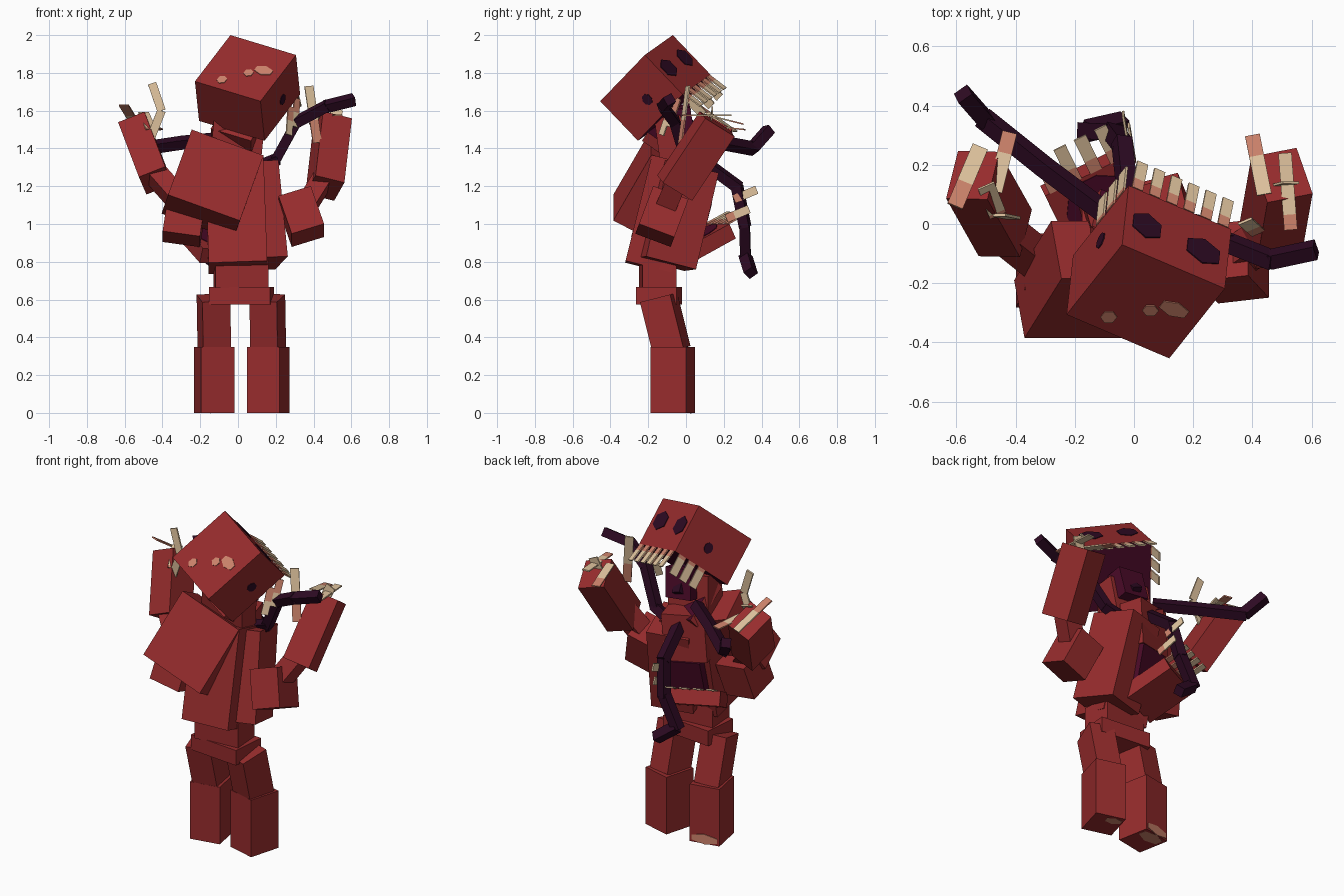
import bpy, bmesh, math
from mathutils import Vector as V

cube = bpy.data.objects.get("Cube")
if cube:
    bpy.data.objects.remove(cube, do_unlink=True)


def material(name, rgb):
    m = bpy.data.materials.new(name)
    m.use_nodes = True
    m.diffuse_color = (*rgb, 1)
    m.node_tree.nodes["Principled BSDF"].inputs["Base Color"].default_value = (*rgb, 1)
    return m


RED = material("flesh red", (0.31, 0.025, 0.026))
DARK = material("dark purple", (0.026, 0.003, 0.016))
MOUTH = material("mouth purple", (0.07, 0.003, 0.021))
BONE = material("bone", (0.76, 0.56, 0.35))
GUM = material("gum pink", (0.62, 0.23, 0.15))


def finish(name, bm, *mats):
    bm.normal_update()
    bmesh.ops.recalc_face_normals(bm, faces=bm.faces)
    me = bpy.data.meshes.new(name)
    bm.to_mesh(me)
    bm.free()
    for m in mats:
        me.materials.append(m)
    ob = bpy.data.objects.new(name, me)
    bpy.context.collection.objects.link(ob)
    return ob


def prism(name, o, a, b, c, mat=RED, inner=None, facing=None):
    """Box from a corner and three edge vectors; the face toward 'facing' uses 'inner'."""
    bm = bmesh.new()
    bmesh.ops.create_cube(bm, size=1)
    o, a, b, c = V(o), V(a), V(b), V(c)
    mid = o + (a + b + c) / 2
    for v in bm.verts:
        x, y, z = v.co
        v.co = mid + a * x + b * y + c * z
    if facing:
        for f in bm.faces:
            ray = (f.calc_center_median() - mid).normalized()
            f.material_index = int(ray.dot(V(facing).normalized()) > 0.9)
    return finish(name, bm, mat, inner or mat)


def limb(name, p, q, w, d, mat=RED, side=(1, 0, 0)):
    """Box running from p to q, w wide along 'side' and d deep."""
    p, q = V(p), V(q)
    axis = q - p
    u = V(side)
    u = (u - u.project(axis)).normalized() * w
    v = axis.cross(u).normalized() * d
    return prism(name, p - u / 2 - v / 2, u, v, axis, mat)


def patch(name, centre, u, v, mat, sides=8):
    """Thin painted spot spanned by half-axes u and v."""
    bm = bmesh.new()
    u, v = V(u), V(v)
    n = u.cross(v).normalized() * 0.004
    rings = []
    for s in (-1, 1):
        rings.append([bm.verts.new(V(centre) + n * s + u * math.cos(t) + v * math.sin(t))
                      for t in (2 * math.pi * (i + 0.5) / sides for i in range(sides))])
    for r in rings:
        bm.faces.new(r)
    for i in range(sides):
        j = (i + 1) % sides
        bm.faces.new((rings[0][i], rings[0][j], rings[1][j], rings[1][i]))
    return finish(name, bm, mat)


def tooth(name, p, direction, side, w=0.04, gum=0.35):
    """Flat tooth with a gum-coloured root."""
    p, d = V(p), V(direction)
    limb(name + "_root", p, p + d * gum, w, 0.008, GUM, side)
    limb(name + "_tip", p + d * gum, p + d, w, 0.008, BONE, side)


def tooth_row(name, p, q, direction, count, **kw):
    p, q = V(p), V(q)
    for i in range(count):
        tooth(f"{name}_{i + 1}", p.lerp(q, (i + 0.5) / count), direction, q - p, **kw)


def chain(name, points, w, mat):
    for i, (p, q) in enumerate(zip(points, points[1:])):
        p, q = V(p), V(q)
        q = q + (q - p).normalized() * w * 0.3
        limb(f"{name}_{i + 1}", p, q, w, w, mat, (0.3, 0.8, 0.5))


# Head, tilted with the face toward +y
A = V((-0.04, -0.07, 2.0))
across = V((0.347, -0.148, -0.105))
back = V((-0.188, -0.236, -0.245))
down = across.cross(back).normalized()
drop = down * 0.29
prism("head", A, across, back, drop, RED, MOUTH, down)
out = -back.normalized()
side = across.normalized()

# Eyes, cheek spots and crown scars
for name, s, t, w in (("eye_right", 0.21, 0.47, 0.06), ("eye_left", 0.76, 0.45, 0.07)):
    patch(name, A + across * s + drop * t, side * w, down * 0.058, DARK, 6)
for name, base in (("cheek_spot_left", A + across), ("cheek_spot_right", A)):
    patch(name, base + back * 0.45 + drop * 0.6, out * 0.028, down * 0.032, DARK)
for i, (s, t, w, h) in enumerate(((0.32, 0.83, 0.027, 0.03), (0.585, 0.57, 0.027, 0.028),
                                  (0.75, 0.45, 0.055, 0.034))):
    patch(f"crown_scar_{i + 1}", A + across * s + back * t, side * w, out * h, GUM, 6)

# Upper teeth around the mouth rim
rim = A + drop
rim_left = rim + across
tooth_row("front_tooth", rim, rim_left, down * 0.11 + out * 0.02, 6)
tooth_row("right_cheek_tooth", rim + back * 0.05, rim + back * 0.6, down * 0.12, 3, w=0.05, gum=0.15)
tooth_row("left_cheek_tooth", rim_left, rim_left + back * 0.35, (-0.01, -0.05, -0.15), 2, gum=0.5)

# Hanging lower jaw, throat and neck
jaw_hinge = rim + back * 0.9 + across * 0.2
jaw_dir = V((0.02, 0.8, -0.55)).normalized()
jaw_side = side * 0.24
jaw_n = jaw_side.cross(jaw_dir).normalized()
prism("lower_jaw", jaw_hinge, jaw_side, jaw_dir * 0.28, -jaw_n * 0.06, RED, MOUTH, jaw_n)
limb("throat", (0.02, 0.0, 1.45), (0.04, -0.03, 1.62), 0.17, 0.1, MOUTH)
limb("neck", (-0.02, -0.06, 1.28), (0.01, -0.1, 1.58), 0.27, 0.14)

# Hunched back and torso shells
prism("hunched_back", (-0.37, -0.385, 1.155), (0.38, 0, -0.137), (0.125, 0.2, 0.345),
      (-0.035, 0.195, -0.1))
limb("torso_right", (0.0, -0.2, 0.77), (-0.02, -0.06, 1.33), 0.31, 0.25)
limb("torso_left", (0.11, -0.11, 0.79), (0.06, 0.01, 1.30), 0.25, 0.28, side=(1, 0.25, 0))
limb("chest_cavity", (-0.035, -0.01, 0.9), (-0.035, 0.05, 1.13), 0.2, 0.13, MOUTH, (1, 0.3, 0))
limb("chest_plate", (-0.05, 0.035, 1.12), (-0.03, 0.04, 1.4), 0.25, 0.14, RED, (1, 0.3, 0))

# Open belly flap with its mouth patch and teeth
E1, E2 = V((-0.3, 0.095, 1.0)), V((-0.025, 0.23, 1.0))
edge = E2 - E1
lip = V((-0.37, 0.76, 0.42)).normalized()
under = -edge.cross(lip).normalized()
prism("belly_flap", E1 - lip * 0.29, edge, lip * 0.29, under * 0.085)
patch("belly_mouth", E1 + edge / 2 - lip * 0.14, edge * 0.4, lip * 0.13, MOUTH, 12)
tooth_row("belly_tooth", E1, E2, lip * 0.14, 4, w=0.045)
for i in (0, 1):
    tooth(f"belly_side_tooth_{i + 1}", E2 - lip * (0.02 + 0.05 * i) + V((0, 0.04, 0.14 - 0.08 * i)),
          (-0.02, 0.12, 0.05), (0, -0.4, 1), 0.045)

# Waist and hips
limb("waist", (0.015, -0.15, 0.66), (0.015, -0.15, 0.81), 0.28, 0.18, side=(1, 0.07, 0))
limb("hips", (0.018, -0.142, 0.575), (0.018, -0.142, 0.667), 0.325, 0.215, side=(1, -0.09, 0))

# Legs: sloping thigh over a turned block foot
for name, x, turn in (("left", 0.16, -0.28), ("right", -0.125, 0.19)):
    turned = (1, turn, 0)
    limb(name + "_thigh", (x - 0.005, -0.145, 0.61), (x, -0.075, 0.33), 0.15, 0.17, side=turned)
    limb(name + "_foot", (x, -0.07, 0), (x, -0.07, 0.348), 0.18, 0.195, side=turned)
u = V((1, 0.19, 0)).normalized()
w = V((-u.y, u.x, 0))
toe = V((-0.125, -0.07, 0.003)) + w * 0.097
patch("right_toe_patch", toe + V((0, 0, 0.025)), u * 0.088, V((0, 0, 0.03)), GUM, 6)
patch("right_sole_patch", toe - w * 0.045, u * 0.085, w * 0.045, GUM, 6)
patch("left_sole_patch", (0.14, -0.01, 0.003), (0.05, -0.014, 0), (0.008, 0.03, 0), GUM, 6)

# Raised arms: upper block, thin elbow, broad forearm
limb("left_upper_arm", (0.3, -0.09, 1.14), (0.37, -0.165, 0.94), 0.18, 0.2)
limb("left_elbow", (0.35, -0.11, 1.08), (0.47, -0.03, 1.27), 0.1, 0.11)
limb("left_forearm", (0.46, -0.06, 1.19), (0.50, 0.165, 1.53), 0.16, 0.19, side=(1, 0.35, 0))
limb("right_upper_arm", (-0.27, -0.13, 1.12), (-0.3, -0.19, 0.92), 0.2, 0.2)
limb("right_elbow", (-0.3, -0.14, 1.11), (-0.45, -0.02, 1.28), 0.1, 0.11)
limb("right_forearm", (-0.435, -0.03, 1.23), (-0.545, 0.165, 1.52), 0.15, 0.19, side=(1, -0.25, 0))

# Claws
tooth("left_claw_thumb", (0.42, -0.03, 1.43), (-0.045, 0.04, 0.3), (1, 0.4, 0), 0.05, 0.4)
tooth("left_claw_inner", (0.40, 0.3, 1.53), (0.04, -0.2, 0.05), (1, 0, 0), 0.05)
tooth("left_claw_outer", (0.53, -0.02, 1.575), (-0.02, 0.26, 0), (1, 0, 0), 0.045, 0.2)
tooth("left_claw_back", (0.45, 0.12, 1.44), (0.08, 0.02, 0.17), (1, 0, -0.4), 0.06)
tooth("right_claw_outer", (-0.605, 0.06, 1.63), (0.085, 0.2, -0.14), (1, -0.4, 0), 0.055, 0.4)
tooth("right_claw_inner", (-0.42, 0.31, 1.5), (-0.05, -0.2, 0.02), (1, 0, 0), 0.05)
tooth("right_claw_back", (-0.46, 0.03, 1.5), (-0.04, 0.1, 0.09), (1, 0.5, 0), 0.06, 0.1)
bend = [V((-0.46, 0.03, 1.46)), V((-0.405, 0.02, 1.6)), V((-0.455, 0.03, 1.745))]
for i in (0, 1):
    limb(f"right_claw_bent_{i + 1}", bend[i], bend[i + 1], 0.045, 0.01, BONE)

# Tentacles
chain("right_tentacle", [(-0.1, 0.04, 1.45), (-0.3, 0.19, 1.43), (-0.5, 0.35, 1.40),
                         (-0.57, 0.43, 1.49)], 0.055, DARK)
chain("left_tentacle", [(0.1, 0.02, 1.30), (0.2, 0.0, 1.34), (0.31, -0.06, 1.54),
                        (0.46, -0.12, 1.62), (0.6, -0.09, 1.655)], 0.052, DARK)
chain("lower_tentacle", [(-0.02, 0.08, 1.34), (-0.04, 0.27, 1.2), (-0.07, 0.31, 1.0),
                         (-0.16, 0.315, 0.83), (-0.05, 0.34, 0.75)], 0.055, DARK)
chain("throat_tentacle", [(0.05, -0.08, 1.62), (0.02, 0.03, 1.5)], 0.06, DARK)
